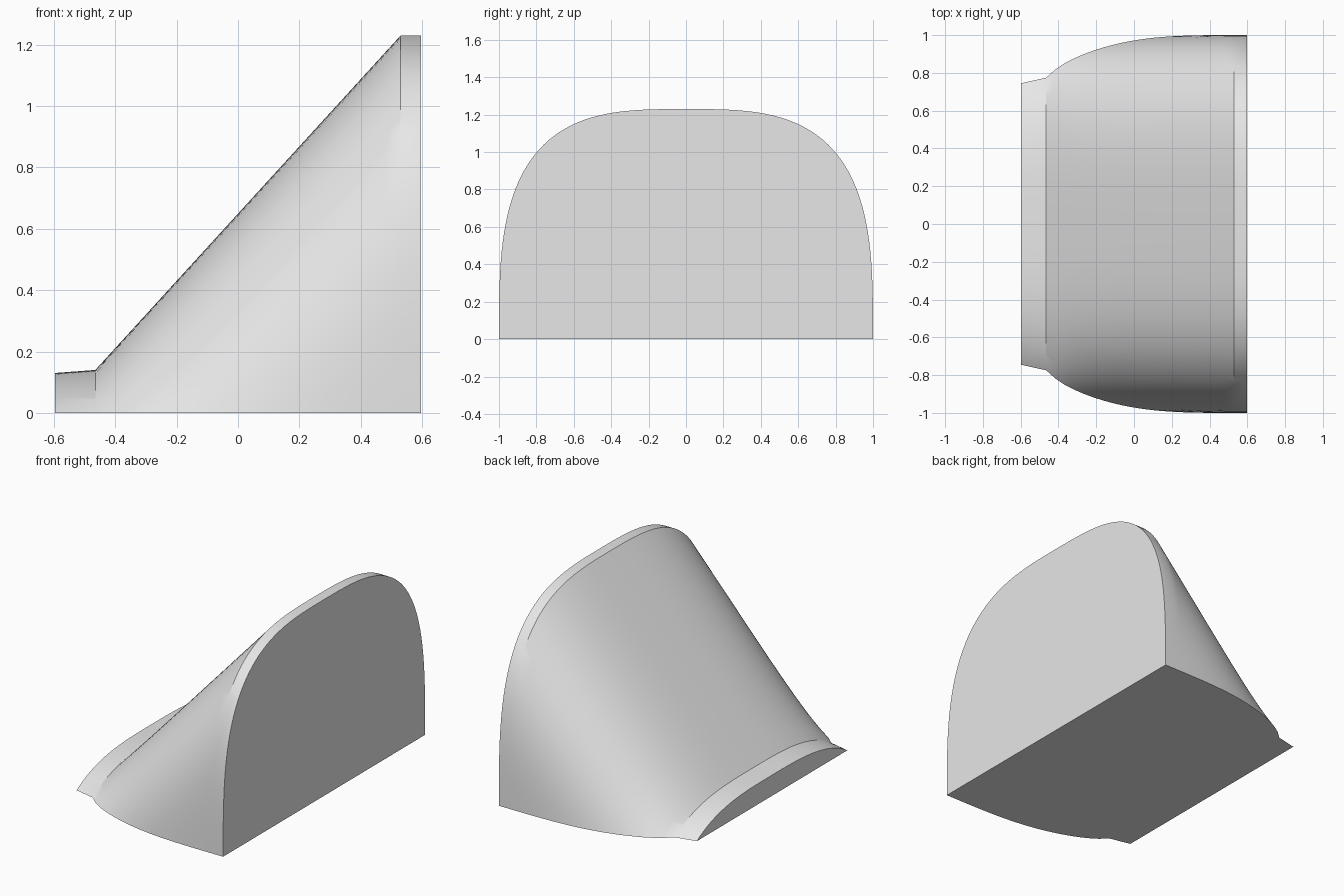
import bpy, bmesh, math

cube = bpy.data.objects.get("Cube")
if cube:
    bpy.data.objects.remove(cube, do_unlink=True)

HEIGHT = 1.23      # full height of the arch
POWER = 3.2        # squareness of the arch
SEGMENTS = 72      # steps across each arch
RINGS = 20         # steps along the slope
X_END, X_LOW, X_HIGH = 0.597, -0.465, 0.53
LOW, LIP = 0.14, 0.13


def arch(x, top):
    """Arch sunk so its crown is at top, cut off at the ground."""
    drop = HEIGHT - top
    start = math.asin((drop / HEIGHT) ** (POWER / 2))
    s = min(max((x - X_LOW) / (X_HIGH - X_LOW), 0), 1)
    widen = 1 + 0.105 * (1 - s) ** 7.4
    if x < X_LOW:
        widen -= 0.02 * (X_LOW - x) / (X_END + X_LOW)
    points = []
    for i in range(SEGMENTS + 1):
        a = start + (math.pi - 2 * start) * i / SEGMENTS
        c, h = math.cos(a), max(math.sin(a), 0)
        y = math.copysign(abs(c) ** (2 / POWER), c) * widen
        z = HEIGHT * h ** (2 / POWER) - drop
        points.append((x, y, 0 if i in (0, SEGMENTS) else z))
    return points


# Low lip, straight slope, then level rim
stations = [(-X_END, LIP)]
for i in range(RINGS + 1):
    s = i / RINGS
    stations.append((X_LOW + (X_HIGH - X_LOW) * s, LOW + (HEIGHT - LOW) * s))
stations.append((X_END, HEIGHT))

# Skin over the arches
bm = bmesh.new()
rings = [[bm.verts.new(p) for p in arch(x, top)] for x, top in stations]
for a, b in zip(rings, rings[1:]):
    for i in range(SEGMENTS):
        bm.faces.new((a[i], a[i + 1], b[i + 1], b[i]))
    # Flat base strip
    bm.faces.new((a[0], b[0], b[-1], a[-1]))
# Flat end walls
bm.faces.new(rings[0])
bm.faces.new(rings[-1])
bmesh.ops.recalc_face_normals(bm, faces=bm.faces)

mesh = bpy.data.meshes.new("sloped_arch")
bm.to_mesh(mesh)
bm.free()
body = bpy.data.objects.new("sloped_arch", mesh)
bpy.context.collection.objects.link(body)

# Single plain colour
grey = bpy.data.materials.new("light_grey")
grey.use_nodes = True
colour = (0.8, 0.8, 0.8, 1)
grey.diffuse_color = colour
grey.node_tree.nodes["Principled BSDF"].inputs["Base Color"].default_value = colour
mesh.materials.append(grey)

bpy.ops.object.select_all(action="DESELECT")
body.select_set(True)
bpy.context.view_layer.objects.active = body
bpy.ops.object.shade_smooth_by_angle(angle=math.radians(30))
